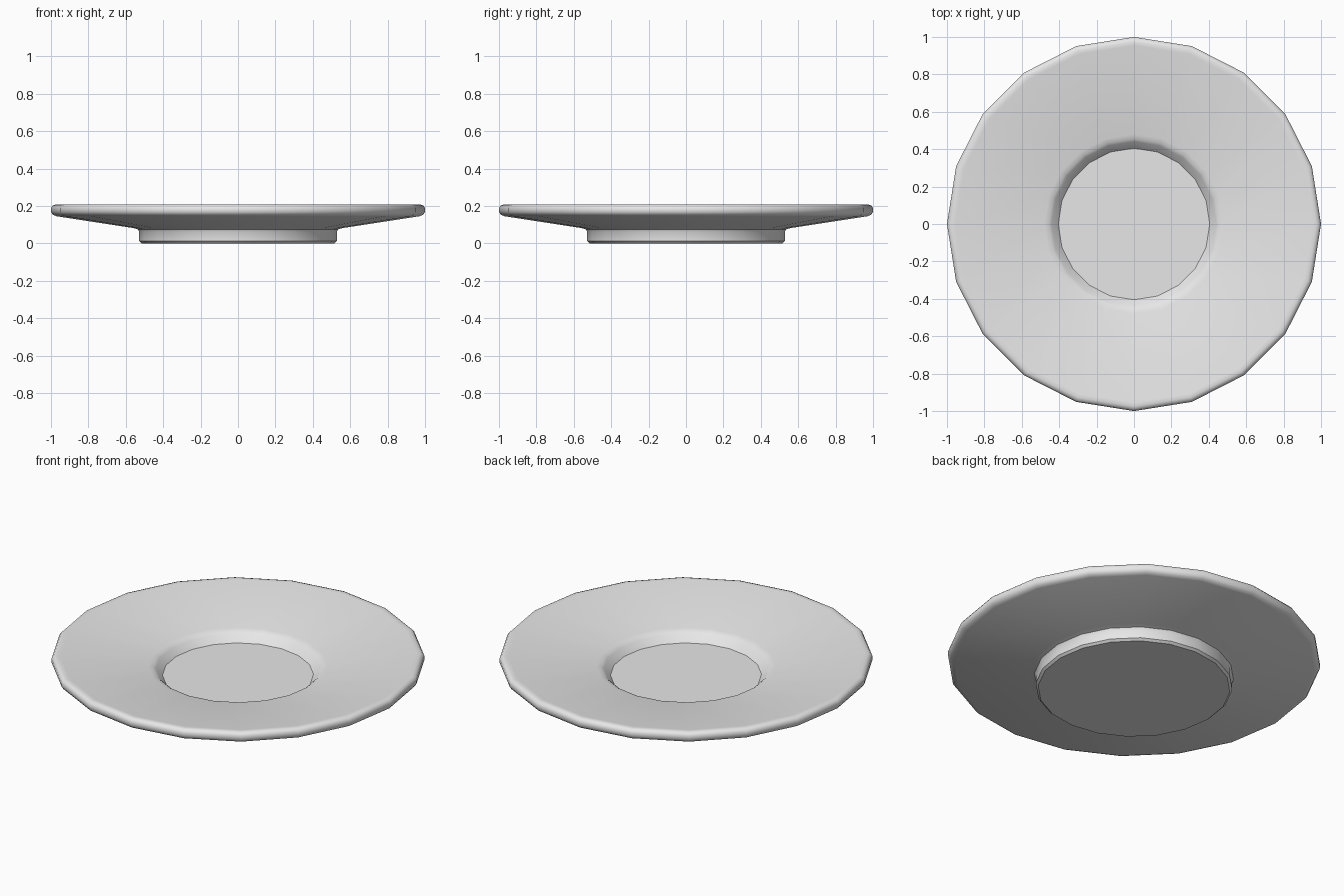
import bpy
import bmesh
from math import radians, tau

SIDES = 20

# Remove the default cube
cube = bpy.data.objects.get("Cube")
if cube:
    bpy.data.objects.remove(cube, do_unlink=True)

# Glaze material
glaze = bpy.data.materials.new("pale_grey_glaze")
glaze.use_nodes = True
colour = (0.8, 0.8, 0.8, 1.0)
glaze.diffuse_color = colour
glaze.node_tree.nodes["Principled BSDF"].inputs["Base Color"].default_value = colour

# Half section (radius, height), from the well floor over the rim to the foot
section = [
    (0, 0.087), (0.405, 0.087),                              # well floor
    (0.44, 0.125), (0.455, 0.136), (0.48, 0.142),            # well wall
    (0.955, 0.206), (0.975, 0.208), (0.99, 0.203),           # upper surface
    (1.0, 0.19), (1.0, 0.168), (0.99, 0.153), (0.97, 0.145), # rolled rim
    (0.56, 0.082), (0.535, 0.075), (0.528, 0.062),           # underside
    (0.528, 0.012), (0.515, 0), (0, 0),                      # foot
]

# Revolve the section into the plate
bm = bmesh.new()
verts = [bm.verts.new((r, 0, z)) for r, z in section]
edges = [bm.edges.new(pair) for pair in zip(verts, verts[1:])]
bmesh.ops.spin(bm, geom=verts + edges, cent=(0, 0, 0), axis=(0, 0, 1),
               angle=tau, steps=SIDES, use_merge=False)
bmesh.ops.remove_doubles(bm, verts=bm.verts[:], dist=0.0005)
bmesh.ops.recalc_face_normals(bm, faces=bm.faces[:])

mesh = bpy.data.meshes.new("saucer")
bm.to_mesh(mesh)
bm.free()
mesh.materials.append(glaze)
saucer = bpy.data.objects.new("saucer", mesh)
bpy.context.collection.objects.link(saucer)

# Smooth shading with a crisp well floor and foot edge
bpy.ops.object.select_all(action="DESELECT")
saucer.select_set(True)
bpy.context.view_layer.objects.active = saucer
bpy.ops.object.shade_smooth_by_angle(angle=radians(40))
